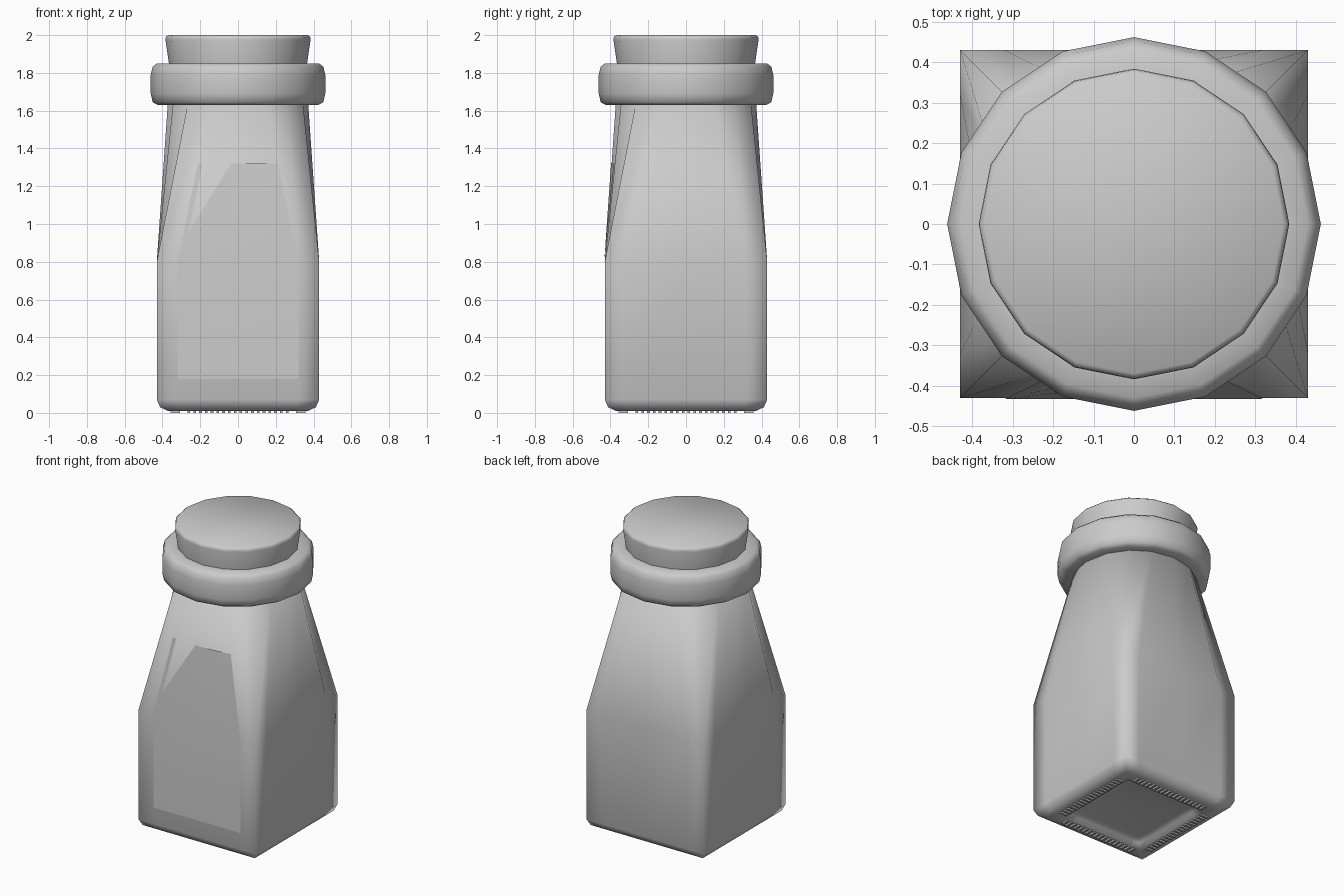
import bpy, bmesh, math
from mathutils import Vector, Matrix

if "Cube" in bpy.data.objects:
    bpy.data.objects.remove(bpy.data.objects["Cube"])

HALF, INNER, NECK = 0.43, 0.32, 0.37
Z_SHOULDER, Z_NECK = 0.8, 1.66


def finish(name, bm, angle=None, recalc=True):
    if recalc:
        bmesh.ops.recalc_face_normals(bm, faces=bm.faces)
    me = bpy.data.meshes.new(name)
    bm.to_mesh(me)
    bm.free()
    ob = bpy.data.objects.new(name, me)
    bpy.context.collection.objects.link(ob)
    if angle:
        bpy.ops.object.select_all(action='DESELECT')
        ob.select_set(True)
        bpy.context.view_layer.objects.active = ob
        bpy.ops.object.shade_smooth_by_angle(angle=math.radians(angle))
    return ob


def square(h, z):
    # Sixteen points around a square, matching the sixteen-sided neck
    k = h * INNER / HALF
    side = [(h, -h), (h, -k), (h, 0), (h, k)]
    return [Matrix.Rotation(q * math.pi / 2, 3, 'Z') @ Vector((x, y, z))
            for q in range(4) for x, y in side]


def circle(r, z):
    return [Vector((r * math.cos(a), r * math.sin(a), z))
            for a in (math.tau * i / 16 - math.pi / 4 for i in range(16))]


def loft(name, rings, angle, caps=(True, True)):
    bm = bmesh.new()
    rows = [[bm.verts.new(p) for p in ring] for ring in rings]
    for a, b in zip(rows, rows[1:]):
        for i in range(16):
            j = (i + 1) % 16
            bm.faces.new((a[i], a[j], b[j], b[i]))
    if caps[0]:
        bm.faces.new(rows[0][::-1])
    if caps[1]:
        bm.faces.new(rows[-1])
    return finish(name, bm, angle)


# Bottle body: recessed base, square walls, shoulders blending to a round neck
loft("bottle_body",
     [square(0.24, 0.045), square(0.28, 0.035), square(0.295, 0.01),
      square(0.37, 0.01), square(0.412, 0.03), square(HALF, 0.07),
      square(HALF, Z_SHOULDER), circle(NECK, Z_NECK)], 100)

# Rounded collar under the cap
loft("neck_collar",
     [circle(0.35, 1.63), circle(0.425, 1.63), circle(0.452, 1.645),
      circle(0.462, 1.69), circle(0.462, 1.79), circle(0.452, 1.832),
      circle(0.43, 1.85), circle(0.35, 1.85)], 60)

# Cap flaring slightly toward its top
loft("cap",
     [circle(0.36, 1.80), circle(0.366, 1.85), circle(0.384, 1.975),
      circle(0.382, 1.99), circle(0.37, 2.0)], 60)

# Front label following the body wall and shoulder
bm = bmesh.new()
low, high = square(HALF, Z_SHOULDER), circle(NECK, Z_NECK)
t = (1.32 - Z_SHOULDER) / (Z_NECK - Z_SHOULDER)
front = (13, 14, 15)
out = Vector((0, -0.003, 0))
rows = [[Vector((low[i].x, low[i].y, 0.18)) for i in front],
        [low[i] for i in front],
        [low[i].lerp(high[i], t) for i in front]]
rows = [[bm.verts.new(p + out) for p in row] for row in rows]
for a, b in zip(rows, rows[1:]):
    for i in range(2):
        bm.faces.new((a[i], a[i + 1], b[i + 1], b[i]))
finish("front_label", bm, 60, recalc=False)

# Small grip ridges along the four sides of the base
bm = bmesh.new()
for q in range(4):
    turn = Matrix.Rotation(q * math.pi / 2, 4, 'Z')
    for i in range(18):
        x = -0.26 + 0.52 * i / 17
        place = Matrix.Translation((x, -0.333, 0.007))
        bmesh.ops.create_cube(bm, size=1, matrix=turn @ place @
                              Matrix.Diagonal((0.014, 0.05, 0.014, 1)))
finish("base_ridges", bm)
